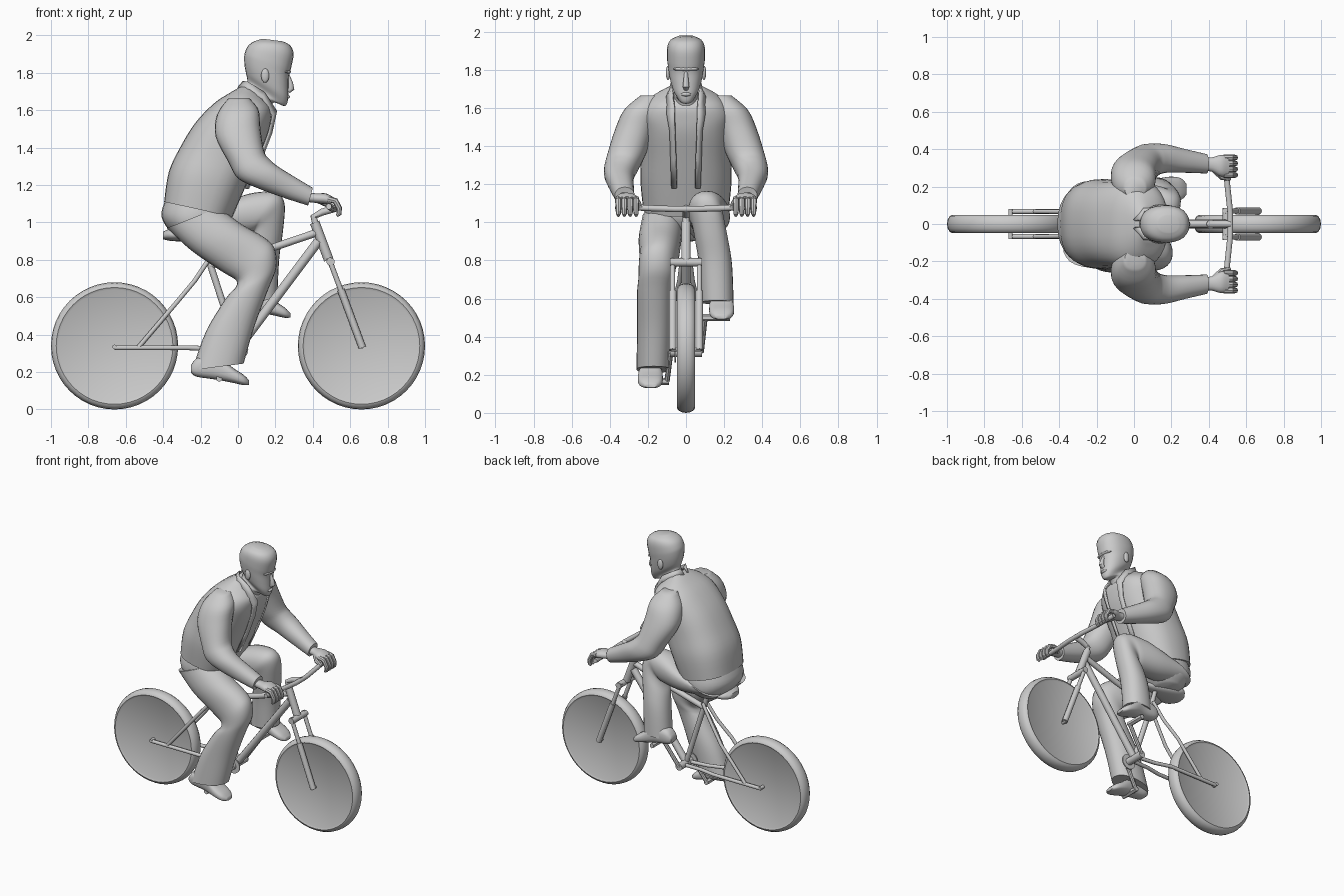
import bpy, bmesh
from math import sin, cos, pi
from mathutils import Vector as V


def finish(name, bm, angle=40):
    bmesh.ops.recalc_face_normals(bm, faces=bm.faces)
    me = bpy.data.meshes.new(name)
    bm.to_mesh(me)
    bm.free()
    ob = bpy.data.objects.new(name, me)
    bpy.context.collection.objects.link(ob)
    bpy.ops.object.select_all(action='DESELECT')
    ob.select_set(True)
    bpy.context.view_layer.objects.active = ob
    bpy.ops.object.shade_smooth_by_angle(angle=angle * pi / 180)
    return ob


def skin(name, rings, angle=40):
    """Bridge closed rings of points and cap both ends."""
    bm = bmesh.new()
    vs = [[bm.verts.new(p) for p in r] for r in rings]
    n = len(vs[0])
    for a, b in zip(vs, vs[1:]):
        for i in range(n):
            bm.faces.new((a[i], a[(i + 1) % n], b[(i + 1) % n], b[i]))
    bm.faces.new(vs[0])
    bm.faces.new(vs[-1])
    return finish(name, bm, angle)


def loft(name, rows, side=1, n=24, power=0.9, steps=4, move=(0, 0, 0)):
    """Rows: front x,z, back x,z, centre y, half width; smoothed between rows."""
    rows = [rows[0]] + list(rows) + [rows[-1]]
    fine = []
    for k in range(1, len(rows) - 2):
        for s in range(steps):
            t = s / steps
            fine.append([0.5 * (2 * b + (c - a) * t + (2 * a - 5 * b + 4 * c - d) * t * t
                                + (3 * b - a - 3 * c + d) * t ** 3)
                         for a, b, c, d in zip(*rows[k - 1:k + 3])])
    fine.append(rows[-1])
    rings = []
    for xf, zf, xb, zb, y, w in fine:
        f, b = V((xf, 0, zf)), V((xb, 0, zb))
        ring = []
        for i in range(n):
            a = 2 * pi * i / n
            c, s = cos(a), sin(a)
            c = abs(c) ** power * (1 if c > 0 else -1)
            s = abs(s) ** power * (1 if s > 0 else -1)
            p = (f + b) / 2 + (f - b) / 2 * c
            ring.append(V((p.x, side * (y + w * s), p.z)) + V(move))
        rings.append(ring)
    return skin(name, rings, 50)


def tube(name, pts, r, n=10):
    """Round tube through points; r is one radius or one per point."""
    pts = [V(p) for p in pts]
    rs = r if isinstance(r, (list, tuple)) else [r] * len(pts)
    rings = []
    for i, p in enumerate(pts):
        d = (pts[min(i + 1, len(pts) - 1)] - pts[max(i - 1, 0)]).normalized()
        ref = V((0, 1, 0)) if abs(d.y) < 0.8 else V((1, 0, 0))
        u = d.cross(ref).normalized()
        v = d.cross(u)
        rings.append([p + rs[i] * (u * cos(2 * pi * k / n) + v * sin(2 * pi * k / n)) for k in range(n)])
    return skin(name, rings)


def blob(name, loc, size):
    bm = bmesh.new()
    bmesh.ops.create_uvsphere(bm, u_segments=14, v_segments=9, radius=1)
    for v in bm.verts:
        v.co = V(loc) + V(v.co[k] * size[k] for k in range(3))
    return finish(name, bm, 60)


# wheels: solid discs with rounded tyres
half = [(0.30, 0.041), (0.312, 0.048), (0.325, 0.042), (0.336, 0.024)]
prof = [(r, -y) for r, y in half] + [(0.34, 0)] + [(r, y) for r, y in reversed(half)]
for name, x in (("rear_wheel", -0.66), ("front_wheel", 0.66)):
    skin(name, [[(x + r * cos(2 * pi * k / 48), y, 0.34 + r * sin(2 * pi * k / 48)) for k in range(48)]
                for r, y in prof], 35)

# frame
tube("down_tube", [(0.01, 0, 0.34), (0.43, 0, 0.90)], 0.025)
tube("top_tube", [(-0.15, 0, 0.77), (0.17, 0, 0.86), (0.42, 0, 0.945)], 0.02)
tube("seat_tube", [(0, 0, 0.32), (-0.15, 0, 0.78), (-0.19, 0, 0.93)], [0.018, 0.018, 0.014])
tube("head_tube", [(0.41, 0, 1.0), (0.485, 0, 0.80)], 0.026)
tube("stem", [(0.42, 0, 0.97), (0.405, 0, 1.03), (0.45, 0, 1.055), (0.52, 0, 1.075)], 0.019)
tube("handlebar", [(0.485, -0.37, 1.085), (0.50, -0.2, 1.075), (0.515, -0.06, 1.07),
                   (0.515, 0.06, 1.07), (0.50, 0.2, 1.075), (0.485, 0.37, 1.085)], 0.016)
tube("bottom_bracket", [(0, -0.085, 0.32), (0, 0.085, 0.32)], 0.026, 14)
tube("chainring", [(0, -0.06, 0.32), (0, -0.052, 0.32)], 0.055, 20)
tube("fork_crown", [(0.495, -0.085, 0.79), (0.495, 0.085, 0.79)], 0.022)
for s, label in ((-1, "right"), (1, "left")):
    tube(label + "_fork_upper", [(0.485, s * 0.07, 0.81), (0.57, s * 0.07, 0.585)], 0.014)
    tube(label + "_fork_lower", [(0.55, s * 0.07, 0.64), (0.665, s * 0.07, 0.33)], 0.02)
    tube(label + "_chain_stay", [(-0.66, s * 0.067, 0.33), (-0.27, s * 0.067, 0.33),
                                 (-0.15, s * 0.04, 0.325), (0, s * 0.03, 0.32)], 0.013)
    tube(label + "_seat_stay", [(-0.53, s * 0.067, 0.335), (-0.33, s * 0.065, 0.57),
                                (-0.23, s * 0.035, 0.69), (-0.15, s * 0.02, 0.81)], 0.012)
for name, x in (("rear_axle", -0.66), ("front_axle", 0.66)):
    tube(name, [(x, -0.08, 0.335), (x, 0.08, 0.335)], 0.012)

# cranks and pedals
for s, label, x, z in ((-1, "right", -0.10, 0.165), (1, "left", 0.12, 0.50)):
    tube(label + "_crank", [(0, s * 0.08, 0.32), (x, s * 0.10, z)], 0.014, 8)
    tube(label + "_pedal", [(x, s * 0.09, z), (x, s * 0.23, z)], 0.018, 6)

# saddle
loft("saddle", [(-0.40, 0.95, -0.40, 0.91, 0, 0.05), (-0.35, 0.97, -0.35, 0.90, 0, 0.10),
                (-0.25, 0.96, -0.25, 0.90, 0, 0.08), (-0.12, 0.95, -0.12, 0.91, 0, 0.03),
                (-0.06, 0.94, -0.06, 0.92, 0, 0.02)])

# jacket body and trousers seat
loft("jacket", [(-0.03, 1.03, -0.395, 1.11, 0, 0.225), (0.04, 1.19, -0.37, 1.27, 0, 0.24),
                (0.10, 1.33, -0.31, 1.40, 0, 0.235), (0.155, 1.46, -0.23, 1.53, 0, 0.235),
                (0.175, 1.54, -0.13, 1.635, 0, 0.23), (0.18, 1.60, -0.04, 1.695, 0, 0.18),
                (0.16, 1.64, 0.03, 1.735, 0, 0.09)], n=32, power=0.8)
loft("trouser_seat", [(-0.06, 1.11, -0.375, 1.15, 0, 0.20), (-0.04, 1.04, -0.41, 1.05, 0, 0.22),
                      (-0.08, 0.97, -0.385, 0.98, 0, 0.21), (-0.15, 0.92, -0.33, 0.92, 0, 0.15)], n=28)

# trouser legs: right one down, left one raised
loft("right_leg", [(-0.10, 1.08, -0.38, 0.97, 0.12, 0.11), (0.02, 0.99, -0.25, 0.85, 0.135, 0.113),
                   (0.14, 0.92, -0.09, 0.74, 0.14, 0.105), (0.195, 0.86, -0.01, 0.69, 0.15, 0.098),
                   (0.205, 0.76, -0.015, 0.65, 0.155, 0.095), (0.165, 0.65, -0.06, 0.60, 0.165, 0.092),
                   (0.09, 0.45, -0.17, 0.42, 0.165, 0.092), (0.03, 0.245, -0.245, 0.21, 0.17, 0.09)], -1)
loft("left_leg", [(-0.10, 1.08, -0.36, 0.96, 0.12, 0.11), (0.03, 1.145, -0.12, 0.93, 0.12, 0.11),
                  (0.15, 1.165, 0.05, 0.94, 0.11, 0.10), (0.22, 1.15, 0.08, 0.95, 0.105, 0.09),
                  (0.25, 1.09, 0.075, 0.92, 0.115, 0.085), (0.24, 0.95, 0.05, 0.86, 0.135, 0.087),
                  (0.22, 0.80, 0.03, 0.75, 0.155, 0.087), (0.21, 0.59, 0.01, 0.57, 0.165, 0.085)])

# shoes
shoe = [(-0.25, 0.24, -0.25, 0.195, 0.185, 0.035), (-0.21, 0.28, -0.22, 0.175, 0.185, 0.05),
        (-0.11, 0.29, -0.12, 0.16, 0.185, 0.055), (-0.03, 0.225, -0.03, 0.143, 0.187, 0.066),
        (0.03, 0.185, 0.03, 0.13, 0.187, 0.058), (0.06, 0.155, 0.06, 0.132, 0.185, 0.03)]
loft("right_shoe", shoe, -1, power=0.75)
loft("left_shoe", shoe, 1, power=0.75, move=(0.22, 0, 0.36))

# head and neck
loft("head", [(0.17, 1.58, 0.03, 1.66, 0, 0.065), (0.19, 1.64, 0.045, 1.72, 0, 0.064),
              (0.25, 1.622, 0.05, 1.76, 0, 0.052), (0.268, 1.66, 0.042, 1.80, 0, 0.075),
              (0.27, 1.72, 0.035, 1.84, 0, 0.088), (0.272, 1.78, 0.033, 1.88, 0, 0.096),
              (0.285, 1.83, 0.037, 1.91, 0, 0.10), (0.297, 1.90, 0.055, 1.945, 0, 0.098),
              (0.28, 1.945, 0.085, 1.967, 0, 0.082), (0.24, 1.968, 0.13, 1.982, 0, 0.045)], power=0.88)
tube("nose", [(0.265, 0, 1.79), (0.28, 0, 1.745), (0.284, 0, 1.715), (0.268, 0, 1.70)],
     [0.009, 0.014, 0.018, 0.012])
blob("lips", (0.263, 0, 1.672), (0.016, 0.028, 0.011))
blob("brow", (0.258, 0, 1.805), (0.026, 0.068, 0.012))

# paired parts: ears, sleeves, hands, lapels
for s, label in ((-1, "right"), (1, "left")):
    blob(label + "_ear", (0.145, s * 0.094, 1.785), (0.022, 0.012, 0.038))
    loft(label + "_sleeve", [(0.06, 1.665, -0.05, 1.665, 0.19, 0.05), (0.11, 1.60, -0.11, 1.58, 0.225, 0.10),
                             (0.12, 1.50, -0.12, 1.46, 0.27, 0.105), (0.14, 1.38, -0.05, 1.32, 0.315, 0.10),
                             (0.17, 1.335, 0.0, 1.235, 0.34, 0.09), (0.22, 1.295, 0.10, 1.185, 0.35, 0.077),
                             (0.30, 1.245, 0.25, 1.13, 0.337, 0.063), (0.40, 1.185, 0.375, 1.09, 0.322, 0.052)], s)
    loft(label + "_palm", [(0.37, 1.16, 0.36, 1.11, 0.32, 0.035), (0.42, 1.155, 0.41, 1.105, 0.318, 0.038),
                           (0.47, 1.155, 0.45, 1.10, 0.312, 0.056), (0.51, 1.135, 0.49, 1.095, 0.31, 0.058)], s, 16)
    for i in range(4):
        y = s * (0.262 + 0.031 * i)
        tube(f"{label}_finger_{i + 1}", [(0.48, y, 1.125), (0.52, y, 1.115), (0.542, y, 1.075),
                                         (0.54, y, 1.045), (0.528, y, 1.035)], [0.016, 0.017, 0.015, 0.013, 0.008], 8)
    tube(label + "_thumb", [(0.43, s * 0.29, 1.12), (0.47, s * 0.25, 1.10), (0.515, s * 0.24, 1.08)],
         [0.018, 0.016, 0.01], 8)
    strip = [((0.0, 0.02, 1.72), (0.03, 0.02, 1.755)), ((0.05, 0.085, 1.70), (0.055, 0.07, 1.75)),
             ((0.13, 0.10, 1.66), (0.14, 0.072, 1.695)), ((0.185, 0.10, 1.57), (0.205, 0.06, 1.595)),
             ((0.165, 0.085, 1.48), (0.18, 0.058, 1.48)), ((0.11, 0.08, 1.33), (0.122, 0.052, 1.33)),
             ((0.04, 0.075, 1.18), (0.055, 0.048, 1.18))]
    bm = bmesh.new()
    vs = [[bm.verts.new((x, s * y, z)) for x, y, z in pair] for pair in strip]
    for a, b in zip(vs, vs[1:]):
        bm.faces.new((a[0], a[1], b[1], b[0]))
    lapel = finish(label + "_lapel", bm)
    mod = lapel.modifiers.new("thickness", 'SOLIDIFY')
    mod.thickness = 0.01
    mod.offset = 0
